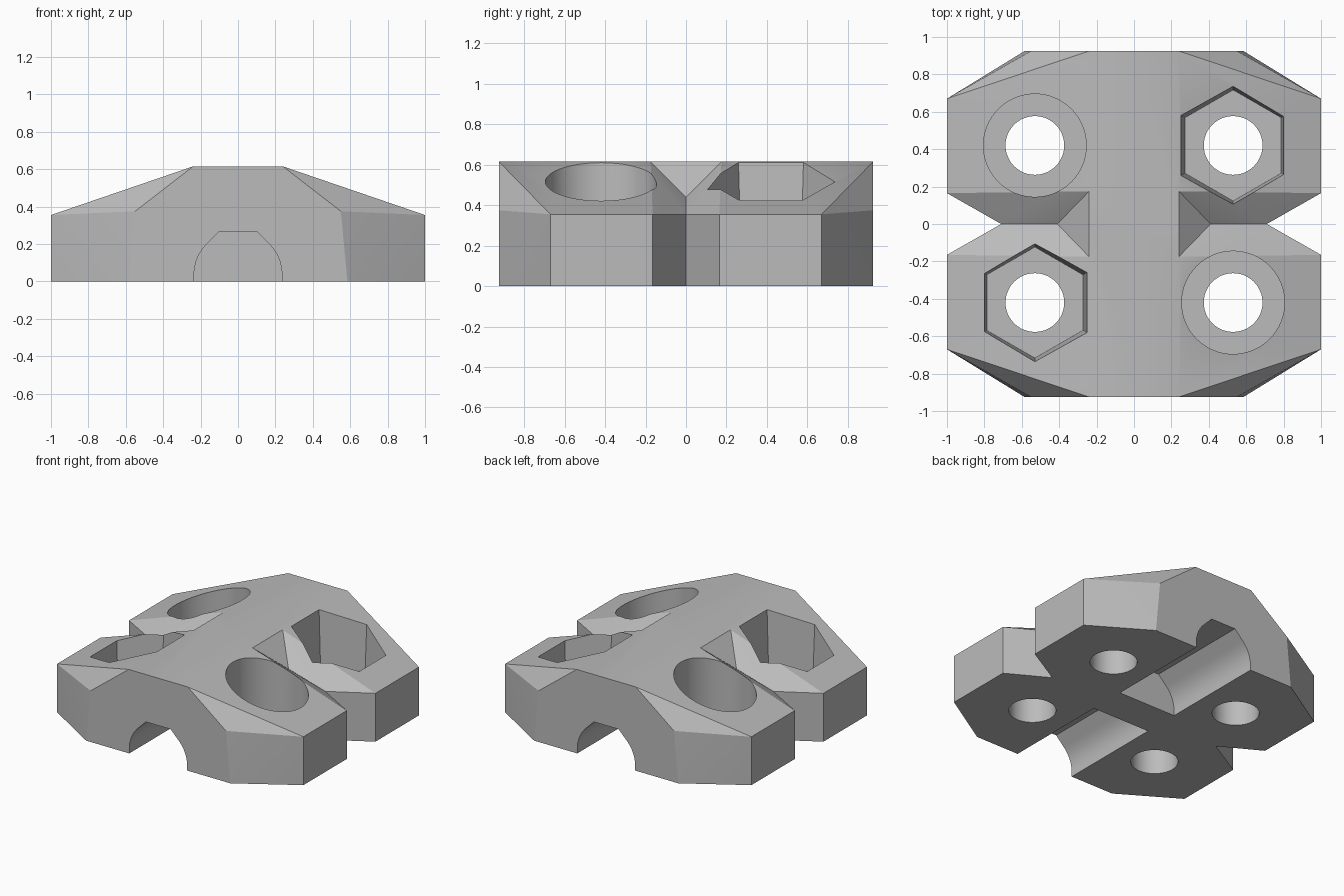
import bpy, bmesh, math

cube = bpy.data.objects.get("Cube")
if cube:
    bpy.data.objects.remove(cube, do_unlink=True)


def new_object(name, bm):
    mesh = bpy.data.meshes.new(name)
    bm.to_mesh(mesh)
    bm.free()
    obj = bpy.data.objects.new(name, mesh)
    bpy.context.collection.objects.link(obj)
    return obj


def prism(name, sides, x, y, bottom, top, r_bottom, r_top, turn=0):
    """Vertical prism or cone from its corner rings."""
    bm = bmesh.new()
    rings = []
    for z, r in ((bottom, r_bottom), (top, r_top)):
        angles = [turn + math.tau * i / sides for i in range(sides)]
        rings.append([bm.verts.new((x + r * math.cos(a), y + r * math.sin(a), z)) for a in angles])
    low, high = rings
    for i in range(sides):
        j = (i + 1) % sides
        bm.faces.new((low[i], low[j], high[j], high[i]))
    bm.faces.new(low[::-1])
    bm.faces.new(high)
    return new_object(name, bm)


def channel(name, y_start, y_end):
    """Underside channel: round sides, sloped shoulders and a flat roof."""
    radius, centre, roof = 0.235, 0.035, 0.1
    side = [(radius, -0.1)]
    for i in range(13):
        a = math.radians(45) * i / 12
        side.append((radius * math.cos(a), centre + radius * math.sin(a)))
    x, z = side[-1]
    side.append((roof, z + x - roof))
    outline = side + [(-x, z) for x, z in reversed(side)]
    bm = bmesh.new()
    face = bm.faces.new([bm.verts.new((x, y_start, z)) for x, z in outline])
    grown = bmesh.ops.extrude_face_region(bm, geom=[face])["geom"]
    bmesh.ops.translate(bm, vec=(0, y_end - y_start, 0),
                        verts=[g for g in grown if isinstance(g, bmesh.types.BMVert)])
    bmesh.ops.recalc_face_normals(bm, faces=bm.faces)
    return new_object(name, bm)


# One quarter of the body: sloped wing, trimmed corner, half of the side notch
TOP, EDGE = 0.615, 0.355
corners = {
    "a": (0, 0, 0), "b": (0.71, 0, 0), "c": (1, 0.165, 0),
    "d": (1, 0.67, 0), "e": (0.585, 0.925, 0), "f": (0, 0.925, 0),
    "g": (0.71, 0, EDGE), "h": (1, 0.165, EDGE), "i": (1, 0.67, EDGE),
    "j": (0.55, 0.925, 0.375), "k": (0.24, 0.925, TOP), "l": (0, 0.925, TOP),
    "m": (0, 0, TOP), "n": (0.24, 0, TOP), "o": (0.24, 0.175, TOP), "p": (0.41, 0, 0.44),
}
faces = ("afedcb", "bchg", "cdih", "dei", "eji", "eflkj", "mnokl", "ohik", "kij", "pgo", "gho", "npo")
bm = bmesh.new()
verts = {key: bm.verts.new(co) for key, co in corners.items()}
for face in faces:
    bm.faces.new([verts[key] for key in face])
body = new_object("clamp_body", bm)

# Mirror the quarter to all four corners
mirror = body.modifiers.new("Mirror", "MIRROR")
mirror.use_axis = (True, True, False)
mirror.use_clip = True

# Cutters: bolt holes, hexagonal nut pockets, round head pockets, channels
FLOOR = 0.18
cutters = []
for sx in (-1, 1):
    for sy in (-1, 1):
        x, y = sx * 0.53, sy * 0.42
        cutters.append(prism("hole_cutter", 48, x, y, -0.1, 0.8, 0.157, 0.157))
        if sx == sy:
            cutters.append(prism("nut_cutter", 6, x, y, FLOOR, 0.7, 0.297, 0.326, math.pi / 6))
        else:
            cutters.append(prism("head_cutter", 64, x, y, FLOOR, 0.7, 0.275, 0.275))
for s in (-1, 1):
    cutters.append(channel("channel_cutter", s * 0.135, s * 1.1))

for cutter in cutters:
    cutter.hide_render = True
    cut = body.modifiers.new("Cut", "BOOLEAN")
    cut.operation = "DIFFERENCE"
    cut.solver = "EXACT"
    cut.object = cutter

# Apply everything, then drop the cutters
bpy.ops.object.select_all(action="DESELECT")
body.select_set(True)
bpy.context.view_layer.objects.active = body
for name in [m.name for m in body.modifiers]:
    bpy.ops.object.modifier_apply(modifier=name)
for cutter in cutters:
    bpy.data.objects.remove(cutter, do_unlink=True)

# Single grey material
grey = bpy.data.materials.new("plain_grey")
grey.use_nodes = True
colour = (0.5, 0.5, 0.5, 1)
grey.diffuse_color = colour
grey.node_tree.nodes["Principled BSDF"].inputs["Base Color"].default_value = colour
body.data.materials.clear()
body.data.materials.append(grey)
bpy.ops.object.shade_smooth_by_angle(angle=math.radians(25))
